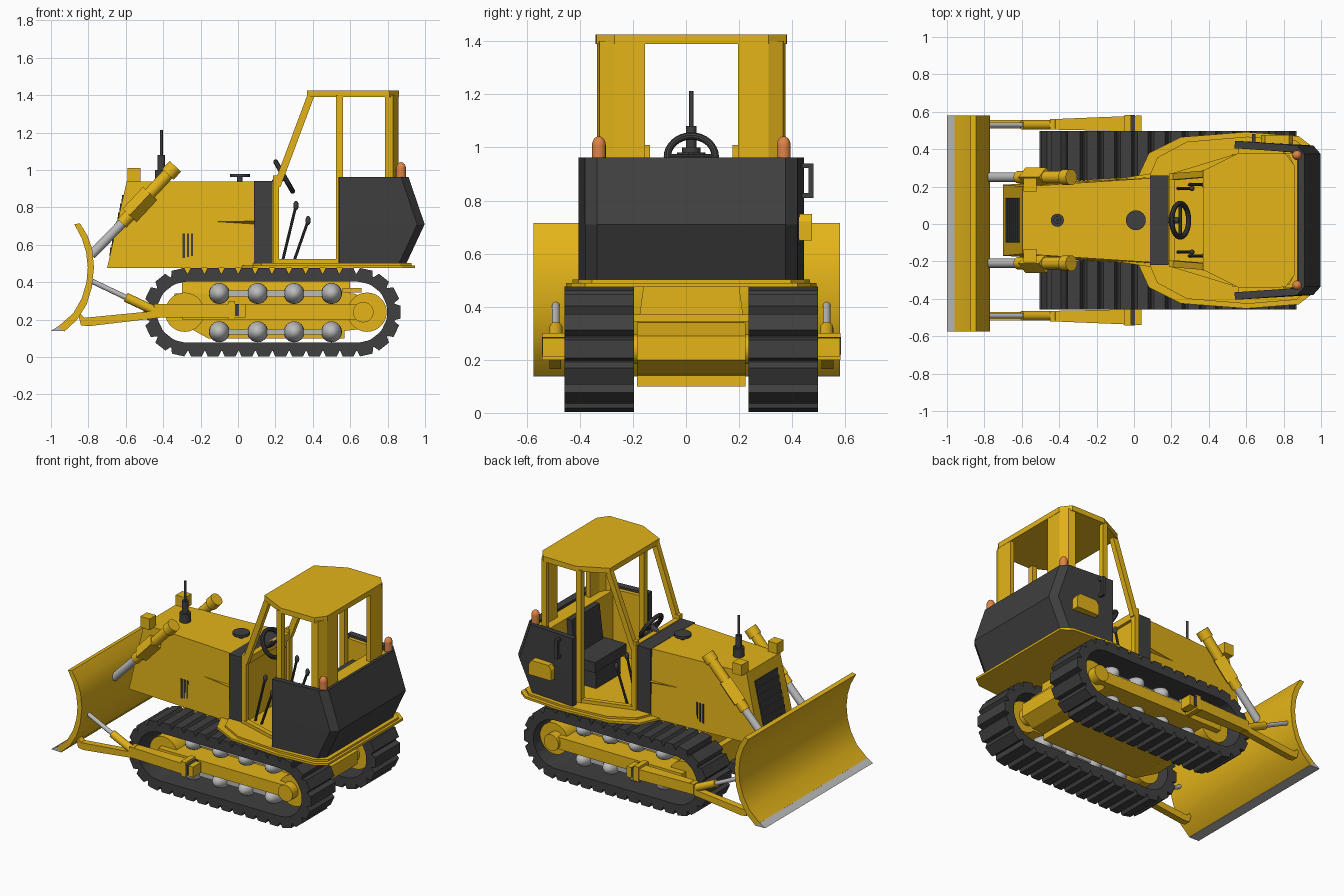
import bpy, bmesh, math
from mathutils import Vector

if "Cube" in bpy.data.objects:
    bpy.data.objects.remove(bpy.data.objects["Cube"])

C = 0.02  # lateral centre line of the machine


def mat(name, rgb):
    m = bpy.data.materials.new(name)
    m.diffuse_color = (*rgb, 1)
    m.use_nodes = True
    m.node_tree.nodes["Principled BSDF"].inputs["Base Color"].default_value = m.diffuse_color
    return m


YEL = mat("yellow_paint", (0.78, 0.46, 0.01))
DARK = mat("dark_rubber", (0.05, 0.05, 0.05))
ORANGE = mat("orange_lens", (0.75, 0.23, 0.06))
GREY = mat("steel", (0.5, 0.5, 0.5))


def finish(name, bm, m, smooth=False):
    bmesh.ops.recalc_face_normals(bm, faces=bm.faces[:])
    me = bpy.data.meshes.new(name)
    bm.to_mesh(me)
    bm.free()
    me.materials.append(m)
    ob = bpy.data.objects.new(name, me)
    bpy.context.collection.objects.link(ob)
    if smooth:
        bpy.ops.object.select_all(action='DESELECT')
        ob.select_set(True)
        bpy.context.view_layer.objects.active = ob
        bpy.ops.object.shade_smooth_by_angle(angle=math.radians(35))
    return ob


def loft(name, rings, m, smooth=False):
    """Closed solid through rings of equal point count."""
    bm = bmesh.new()
    rs = [[bm.verts.new(p) for p in r] for r in rings]
    n = len(rs[0])
    for a, b in zip(rs, rs[1:]):
        for i in range(n):
            bm.faces.new((a[i], a[(i + 1) % n], b[(i + 1) % n], b[i]))
    bm.faces.new(rs[0])
    bm.faces.new(rs[-1])
    return finish(name, bm, m, smooth)


def side(name, pts, y0, y1, m, smooth=False):
    return loft(name, [[(x, y, z) for x, z in pts] for y in (y0, y1)], m, smooth)


def plan(name, pts, z0, z1, m):
    return loft(name, [[(x, y, z) for x, y in pts] for z in (z0, z1)], m)


def box(name, x0, x1, y0, y1, z0, z1, m):
    return plan(name, [(x0, y0), (x1, y0), (x1, y1), (x0, y1)], z0, z1, m)


def rod(name, p, q, r, m, n=20):
    p, q = Vector(p), Vector(q)
    rot = (q - p).to_track_quat('Z', 'Y')
    ring = [rot @ Vector((r * math.cos(math.tau * i / n), r * math.sin(math.tau * i / n), 0)) for i in range(n)]
    return loft(name, [[p + v for v in ring], [q + v for v in ring]], m, n > 4)


def ball(name, c, size, m):
    bm = bmesh.new()
    bmesh.ops.create_uvsphere(bm, u_segments=20, v_segments=12, radius=1)
    for v in bm.verts:
        v.co = Vector([v.co[i] * size[i] + c[i] for i in range(3)])
    return finish(name, bm, m, True)


def sym(pts):
    """Half plan outline (x, half width) to full outline round the centre line."""
    return [(x, C + y) for x, y in pts] + [(x, C - y) for x, y in reversed(pts)]


# Crawler track path: stadium round the two wheels
XA, XB, ZC = -0.27, 0.635, 0.24
L = XB - XA


def track_point(t, r, ref=0.2):
    arc = math.pi * ref
    t %= 2 * (L + arc)
    if t < L:
        return XA + t, ZC - r
    if t < L + arc:
        a = (t - L) / ref - math.pi / 2
        return XB + r * math.cos(a), ZC + r * math.sin(a)
    if t < 2 * L + arc:
        return XB - (t - L - arc), ZC + r
    a = (t - 2 * L - arc) / ref + math.pi / 2
    return XA + r * math.cos(a), ZC + r * math.sin(a)


def track(name, y0, y1):
    bm = bmesh.new()
    pads = 34
    step = 2 * (L + math.pi * 0.2) / pads
    prof = []
    for i in range(pads):  # shoe outline: valley, rise, crest, fall
        for f, r in ((0, 0.208), (0.06, 0.208), (0.2, 0.237), (0.84, 0.237)):
            t = (i + f) * step
            prof.append((track_point(t, r), track_point(t, 0.163)))
    rows = [[bm.verts.new((p[0], y, p[1])) for p, y in ((o, y0), (o, y1), (k, y1), (k, y0))] for o, k in prof]
    for a, b in zip(rows, rows[1:] + rows[:1]):
        for j in range(4):
            bm.faces.new((a[j], a[(j + 1) % 4], b[(j + 1) % 4], b[j]))
    return finish(name, bm, DARK)


for s, tag in ((-1, "right"), (1, "left")):
    Y = lambda h: C + s * h
    track(tag + "_track", Y(0.215), Y(0.477))
    # track frame, end wheels and rollers
    box(tag + "_track_frame", -0.3, 0.68, Y(0.29), Y(0.45), 0.2, 0.28, YEL)
    rod(tag + "_idler_wheel", (-0.285, Y(0.25), 0.24), (-0.285, Y(0.41), 0.24), 0.105, YEL, 28)
    rod(tag + "_sprocket_wheel", (0.69, Y(0.25), 0.24), (0.69, Y(0.41), 0.24), 0.105, YEL, 28)
    rod(tag + "_sprocket_cap", (0.67, Y(0.2), 0.24), (0.67, Y(0.47), 0.24), 0.055, YEL)
    for z in (0.34, 0.135):
        for x in (-0.1, 0.105, 0.3, 0.5):
            ball(tag + "_roller", (x, Y(0.32), z), (0.056, 0.1, 0.056), GREY)
        box(tag + "_roller_rail", -0.1, 0.5, Y(0.26), Y(0.36), z - 0.015, z + 0.015, GREY)
    # blade push arm, pivot bracket and brace
    side(tag + "_push_arm", [(-0.84, 0.17), (-0.8, 0.165), (-0.42, 0.21), (-0.42, 0.285), (-0.46, 0.245),
                             (-0.82, 0.21), (-0.86, 0.25)], Y(0.49), Y(0.535), YEL)
    loft(tag + "_arm_beam", [[(x, Y(a), 0.212), (x, Y(b), 0.212), (x, Y(b), 0.283), (x, Y(a), 0.283)]
                             for x, a, b in ((-0.45, 0.485, 0.54), (0.04, 0.475, 0.56))], YEL)
    box(tag + "_arm_bracket", -0.05, -0.015, Y(0.455), Y(0.562), 0.2, 0.3, YEL)
    box(tag + "_arm_clamp", -0.015, 0.005, Y(0.455), Y(0.563), 0.22, 0.285, DARK)
    rod(tag + "_brace_rod", (-0.78, Y(0.51), 0.405), (-0.58, Y(0.51), 0.31), 0.014, GREY)
    rod(tag + "_brace_barrel", (-0.6, Y(0.51), 0.32), (-0.45, Y(0.51), 0.25), 0.025, YEL)
    # lift cylinder
    rod(tag + "_lift_barrel", (-0.345, Y(0.23), 1.01), (-0.62, Y(0.23), 0.715), 0.033, YEL)
    rod(tag + "_lift_cap", (-0.335, Y(0.23), 1.02), (-0.375, Y(0.23), 0.977), 0.042, YEL)
    rod(tag + "_lift_collar", (-0.47, Y(0.23), 0.875), (-0.58, Y(0.23), 0.757), 0.052, YEL, 4)
    rod(tag + "_lift_rod", (-0.6, Y(0.23), 0.735), (-0.785, Y(0.23), 0.545), 0.025, GREY)
    box(tag + "_headlamp", -0.59, -0.52, Y(0.155), Y(0.225), 0.935, 1.01, YEL)
    # hood side vents and crease
    for i in range(3):
        x = -0.29 + i * 0.022
        box(tag + "_side_vent", x - 0.006, x + 0.006, Y(0.19), Y(0.214), 0.53 + 0.005 * i, 0.66, DARK)
    loft(tag + "_hood_crease", [[(-0.15, Y(0.2), 0.725), (-0.15, Y(0.212), 0.725), (-0.15, Y(0.2), 0.72)],
                                [(0.09, Y(0.2), 0.73), (0.09, Y(0.25), 0.725), (0.09, Y(0.2), 0.69)]], YEL)
    # cab pillars
    box(tag + "_front_post", 0.187, 0.22, Y(0.215), Y(0.25), 0.49, 0.97, YEL)
    loft(tag + "_windscreen_pillar", [[(x + d, Y(h), z) for d, h in ((0, w), (0.04, w), (0.04, w + 0.035), (0, w + 0.035))]
                                      for x, z, w in ((0.187, 0.91, 0.215), (0.37, 1.4, 0.23))], YEL)
    box(tag + "_middle_pillar", 0.525, 0.562, Y(0.32), Y(0.355), 0.49, 1.4, YEL)
    plan(tag + "_rear_pillar", [(x, Y(h)) for x, h in ((0.785, 0.355), (0.83, 0.345), (0.858, 0.29), (0.858, 0.175),
                                                       (0.83, 0.175), (0.83, 0.28), (0.81, 0.32), (0.785, 0.33))], 0.9, 1.4, YEL)
    loft(tag + "_door_sill", [[(x, Y(h), z) for h, z in ((w, 0.49), (w + 0.035, 0.49), (w + 0.035, 0.525), (w, 0.525))]
                              for x, w in ((0.2, 0.215), (0.545, 0.32))], YEL)
    plan(tag + "_wall_lining", [(x, Y(h)) for x, h in ((0.56, 0.36), (0.56, 0.385), (0.8, 0.37), (0.8, 0.34))], 0.5, 0.945, YEL)
    # beacon
    rod(tag + "_beacon", (0.872, Y(0.348), 0.95), (0.872, Y(0.348), 1.01), 0.026, ORANGE, 16)
    ball(tag + "_beacon_top", (0.872, Y(0.348), 1.008), (0.026, 0.026, 0.034), ORANGE)
    # control levers
    for x0, x1, z1, h in ((0.235, 0.31, 0.81, 0.17), (0.295, 0.375, 0.73, 0.19)):
        rod(tag + "_lever", (x0, Y(h), 0.5), (x1, Y(h), z1), 0.008, DARK, 10)
        ball(tag + "_lever_knob", (x1, Y(h), z1), (0.014, 0.014, 0.025), DARK)

# blade: curved shell and cutting edge
face = [(-0.875, 0.71), (-0.835, 0.635), (-0.812, 0.56), (-0.803, 0.48), (-0.81, 0.4), (-0.835, 0.315), (-0.88, 0.235), (-0.965, 0.16)]
back = [(-0.925, 0.14), (-0.86, 0.2), (-0.81, 0.28), (-0.782, 0.37), (-0.77, 0.48), (-0.78, 0.58), (-0.805, 0.65), (-0.845, 0.715)]
side("blade", face + back, -0.575, 0.58, YEL, True)
side("cutting_edge", [(-1.0, 0.14), (-0.96, 0.166), (-0.925, 0.145), (-0.925, 0.138)], -0.575, 0.58, GREY)

# chassis between the tracks
side("chassis", [(-0.34, 0.2), (-0.16, 0.1), (0.57, 0.1), (0.57, 0.14), (0.66, 0.15), (0.74, 0.2), (0.74, 0.29),
                 (0.62, 0.34), (-0.34, 0.34)], C - 0.205, C + 0.205, YEL)
loft("chassis_top", [[(-0.3, C - w, z), (-0.3, C + w, z), (0.6, C + w, z), (0.6, C - w, z)]
                     for z, w in ((0.33, 0.2), (0.48, 0.18))], YEL)
box("rear_cross_beam", 0.56, 0.66, C - 0.215, C + 0.215, 0.345, 0.37, YEL)

# hood, grille and cowl
loft("hood", [[(-0.7, C - 0.19, 0.475), (-0.7, C + 0.19, 0.475), (-0.595, C + 0.18, 0.94), (-0.595, C - 0.18, 0.94)],
              [(0.09, C - 0.235, 0.475), (0.09, C + 0.235, 0.475), (0.09, C + 0.225, 0.94), (0.09, C - 0.225, 0.94)]], YEL)
slope = lambda z: -0.7 + (z - 0.475) * 0.226
for i in range(7):
    z = 0.54 + i * 0.047
    side("grille_slat", [(slope(z) - 0.002, z), (slope(z + 0.045) - 0.008, z + 0.045), (-0.58, z + 0.045), (-0.58, z)],
         C - 0.12, C + 0.12, DARK)
side("cowl_band", [(0.085, 0.49), (0.185, 0.49), (0.185, 0.942), (0.085, 0.942)], C - 0.238, C + 0.238, DARK)
box("firewall", 0.18, 0.2, C - 0.235, C + 0.235, 0.49, 0.93, YEL)
box("cowl_rail", 0.187, 0.22, C - 0.24, C + 0.24, 0.9, 0.945, YEL)

# exhaust and filler cap
rod("exhaust_base", (-0.41, C, 0.93), (-0.41, C, 1.0), 0.035, DARK)
rod("exhaust_muffler", (-0.41, C, 1.0), (-0.41, C, 1.08), 0.02, DARK)
rod("exhaust_pipe", (-0.41, C, 1.08), (-0.41, C, 1.213), 0.008, DARK, 12)
rod("filler_neck", (0.01, C, 0.93), (0.01, C, 0.965), 0.015, DARK)
rod("filler_cap", (0.01, C, 0.962), (0.01, C, 0.98), 0.053, DARK, 24)

# platform and roof
deck = [(0.02, 0.23), (0.08, 0.36), (0.25, 0.445), (0.6, 0.472), (0.88, 0.45), (0.945, 0.4)]
plan("platform", sym(deck), 0.475, 0.49, YEL)
plan("platform_top", sym([(0.05 + x * 0.93, y - 0.025) for x, y in deck]), 0.49, 0.503, YEL)
plan("roof", sym([(0.37, 0.265), (0.56, 0.36), (0.81, 0.358), (0.86, 0.29)]), 1.39, 1.425, YEL)

# rear body: U-shaped wall bulging to the back
bm = bmesh.new()
rows = []
for z, rx in ((0.5, 0.9), (0.71, 0.998), (0.962, 0.912)):
    half = [(0.54, 0.425), (rx - 0.04, 0.4), (rx, 0.355)]
    rows.append([bm.verts.new((x, C + h, z)) for x, h in half] + [bm.verts.new((x, C - h, z)) for x, h in half[::-1]])
for a, b in zip(rows, rows[1:]):
    for i in range(5):
        bm.faces.new((a[i], b[i], b[i + 1], a[i + 1]))
wall = finish("rear_body", bm, DARK)
fix = wall.modifiers.new("thickness", 'SOLIDIFY')
fix.thickness = 0.04
# make the wall grow inwards whichever way the open strip was oriented
fix.offset = -1 if wall.data.polygons[0].normal.y > 0 else 1
box("rear_shelf", 0.775, 0.875, C - 0.36, C + 0.36, 0.5, 0.935, YEL)

# seat
box("seat_base", 0.57, 0.76, C - 0.13, C + 0.13, 0.5, 0.63, DARK)
box("seat_cushion", 0.55, 0.76, C - 0.17, C + 0.17, 0.63, 0.7, DARK)
side("seat_back", [(0.71, 0.68), (0.765, 0.68), (0.775, 0.93), (0.74, 0.93)], C - 0.15, C + 0.15, DARK)

# steering wheel
bpy.ops.mesh.primitive_torus_add(major_segments=32, minor_segments=10, major_radius=0.09, minor_radius=0.014,
                                 location=(0.247, C, 0.965), rotation=(0, math.radians(60), 0))
wheel = bpy.context.object
wheel.name = "steering_wheel"
wheel.data.materials.append(DARK)
bpy.ops.object.shade_smooth_by_angle()
rod("steering_column", (0.19, C, 0.93), (0.247, C, 0.965), 0.018, DARK)
rod("wheel_spoke", (0.247, C - 0.09, 0.965), (0.247, C + 0.09, 0.965), 0.01, DARK, 10)

# left wall tool box and grab handle
side("tool_box", [(0.68, 0.65), (0.85, 0.65), (0.85, 0.72), (0.83, 0.75), (0.7, 0.75), (0.68, 0.72)], 0.42, 0.475, YEL)
box("grab_handle", 0.63, 0.65, 0.462, 0.48, 0.81, 0.94, DARK)
for z in (0.81, 0.922):
    box("handle_mount", 0.63, 0.65, 0.42, 0.48, z, z + 0.018, DARK)
